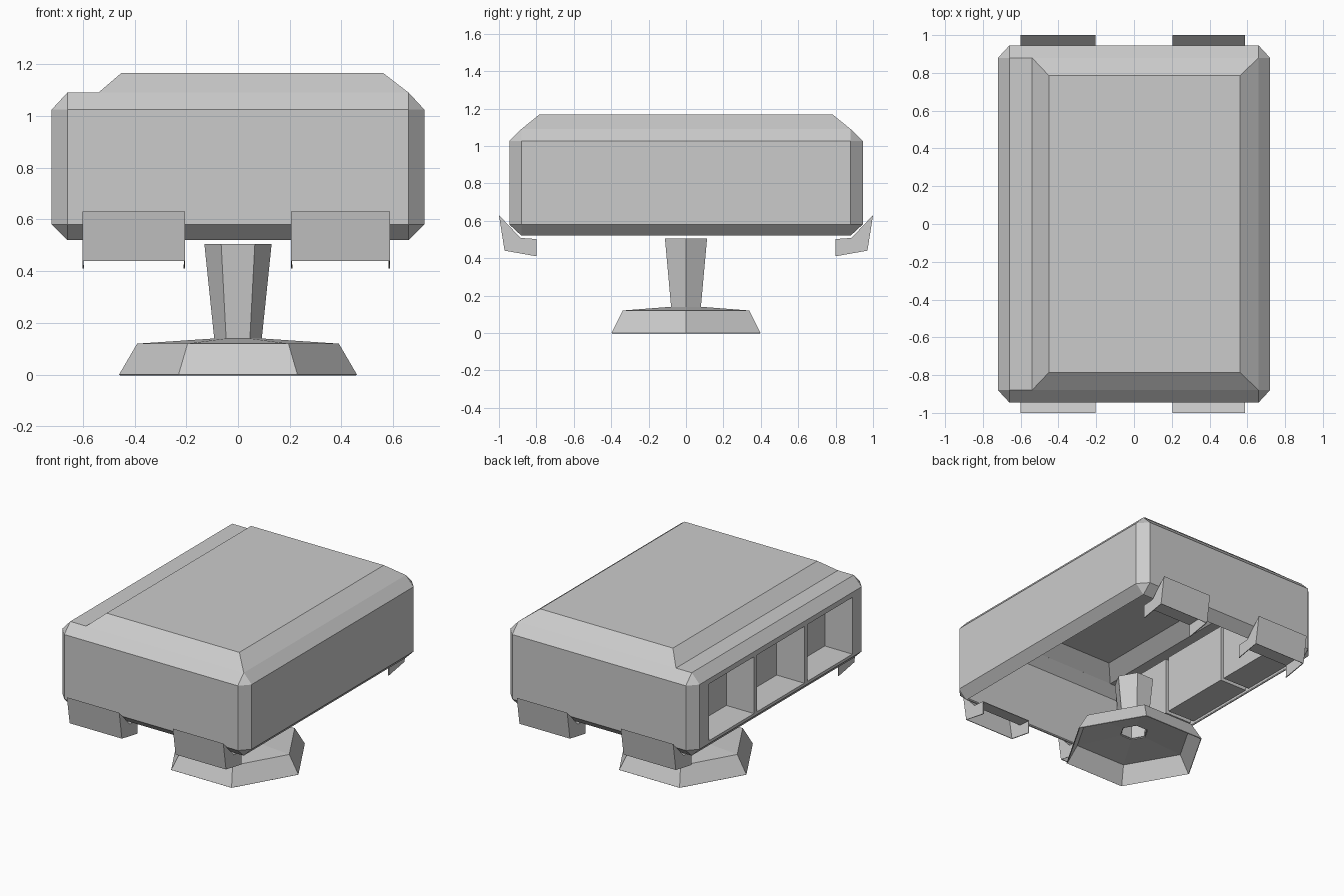
import bpy, bmesh, math
from mathutils import Vector

cube = bpy.data.objects.get("Cube")
if cube:
    bpy.data.objects.remove(cube, do_unlink=True)

GREY = (0.6, 0.6, 0.6, 1.0)
grey = bpy.data.materials.new("plain grey")
grey.use_nodes = True
grey.diffuse_color = GREY
grey.node_tree.nodes["Principled BSDF"].inputs["Base Color"].default_value = GREY

SHEET = 0.006  # wall thickness of the thin shells


def finish(bm, name):
    """Turn a bmesh into a thin-walled, flat-shaded object."""
    bmesh.ops.remove_doubles(bm, verts=bm.verts[:], dist=0.0005)
    bmesh.ops.recalc_face_normals(bm, faces=bm.faces[:])
    mesh = bpy.data.meshes.new(name)
    bm.to_mesh(mesh)
    bm.free()
    mesh.materials.append(grey)
    obj = bpy.data.objects.new(name, mesh)
    bpy.context.collection.objects.link(obj)
    wall = obj.modifiers.new("wall", 'SOLIDIFY')
    wall.thickness = SHEET
    wall.offset = -1
    return obj


def face(bm, *points):
    return bm.faces.new([bm.verts.new(p) for p in points])


def loft(bm, rings):
    """Bridge rings that have the same number of points."""
    for low, high in zip(rings, rings[1:]):
        for i in range(len(low)):
            j = (i + 1) % len(low)
            face(bm, low[i], low[j], high[j], high[i])


def rect(x0, x1, y, z):
    return [(x0, -y, z), (x1, -y, z), (x1, y, z), (x0, y, z)]


# Body shell: chamfered box with open underside
X, Y = 0.72, 0.945            # outer half sizes
XI, YI = 0.66, 0.88           # half sizes inside the chamfers
Z_RIM, Z_LOW, Z_HIGH, Z_STEP, Z_TOP = 0.52, 0.58, 1.025, 1.09, 1.167
X_STEP = -0.54
bm = bmesh.new()
for s in (-1, 1):
    # front and back: rim chamfer, wall, upper chamfer
    ys, yi = s * Y, s * YI
    for a, b in (((yi, Z_RIM), (ys, Z_LOW)), ((ys, Z_LOW), (ys, Z_HIGH)), ((ys, Z_HIGH), (yi, Z_STEP))):
        face(bm, (-XI, *a), (XI, *a), (XI, *b), (-XI, *b))
    # left and right: the same around the other axis
    xs, xi = s * X, s * XI
    for (xa, za), (xb, zb) in (((xi, Z_RIM), (xs, Z_LOW)), ((xs, Z_LOW), (xs, Z_HIGH)), ((xs, Z_HIGH), (xi, Z_STEP))):
        face(bm, (xa, -YI, za), (xa, YI, za), (xb, YI, zb), (xb, -YI, zb))
    # corner columns with a triangle at each end
    for t in (-1, 1):
        p, q, c = (s * X, t * YI), (s * XI, t * Y), (s * XI, t * YI)
        face(bm, (*p, Z_LOW), (*q, Z_LOW), (*q, Z_HIGH), (*p, Z_HIGH))
        face(bm, (*p, Z_LOW), (*q, Z_LOW), (*c, Z_RIM))
        face(bm, (*p, Z_HIGH), (*q, Z_HIGH), (*c, Z_STEP))
# side ledge and raised top
face(bm, *rect(-XI, X_STEP, YI, Z_STEP))
top = rect(-0.45, 0.56, 0.785, Z_TOP)
loft(bm, [rect(X_STEP, XI, YI, Z_STEP), top])
face(bm, *top)
bmesh.ops.remove_doubles(bm, verts=bm.verts[:], dist=0.0005)
bmesh.ops.recalc_face_normals(bm, faces=bm.faces[:])

# Three deep pockets in the side wall
BAYS = ((-0.78, -0.29), (-0.257, 0.257), (0.29, 0.78))
BAY_LOW, BAY_HIGH, BAY_DEPTH = 0.6, 0.99, 0.21


def side_faces():
    return [f for f in bm.faces if all(abs(v.co.x + X) < 0.001 for v in f.verts)]


cuts = [((0, y, 0), (0, 1, 0)) for bay in BAYS for y in bay]
cuts += [((0, 0, z), (0, 0, 1)) for z in (BAY_LOW, BAY_HIGH)]
for co, no in cuts:
    fs = side_faces()
    geom = fs + list({e for f in fs for e in f.edges}) + list({v for f in fs for v in f.verts})
    bmesh.ops.bisect_plane(bm, geom=geom, plane_co=co, plane_no=no, dist=0.0001)
cells = []
for f in side_faces():
    c = f.calc_center_median()
    if BAY_LOW < c.z < BAY_HIGH and any(a < c.y < b for a, b in BAYS):
        cells.append(f)
for cell in cells:
    rim = [v.co.copy() for v in cell.verts]
    back = [p + Vector((BAY_DEPTH, 0, 0)) for p in rim]
    bm.faces.remove(cell)
    loft(bm, [rim, back])
    face(bm, *back)
finish(bm, "body_shell")

# Foot and post: six-sided, hollow from below
def hexagon(r, z):
    return [(r * math.cos(i * math.pi / 3), r * math.sin(i * math.pi / 3), z) for i in range(6)]


bm = bmesh.new()
loft(bm, [hexagon(0.46, 0), hexagon(0.39, 0.12), hexagon(0.092, 0.14)])
finish(bm, "foot")

bm = bmesh.new()
post_top = hexagon(0.13, 0.505)
loft(bm, [hexagon(0.092, 0.14), post_top])
face(bm, *post_top)
finish(bm, "post")

# Four clips: outer plate, sloped top and side cheeks, open underneath
CLIP = ((0.8, 0.41), (0.97, 0.44), (1.0, 0.63), (0.885, 0.508), (0.8, 0.502))
for y_name, s in (("front", -1), ("back", 1)):
    for x_name, x0, x1 in (("right", -0.602, -0.204), ("left", 0.204, 0.588)):
        bm = bmesh.new()
        near = [(x0, s * y, z) for y, z in CLIP]
        far = [(x1, s * y, z) for y, z in CLIP]
        face(bm, *near)
        face(bm, *far)
        for i in range(1, 4):
            face(bm, near[i], near[i + 1], far[i + 1], far[i])
        finish(bm, f"{y_name}_{x_name}_clip")
